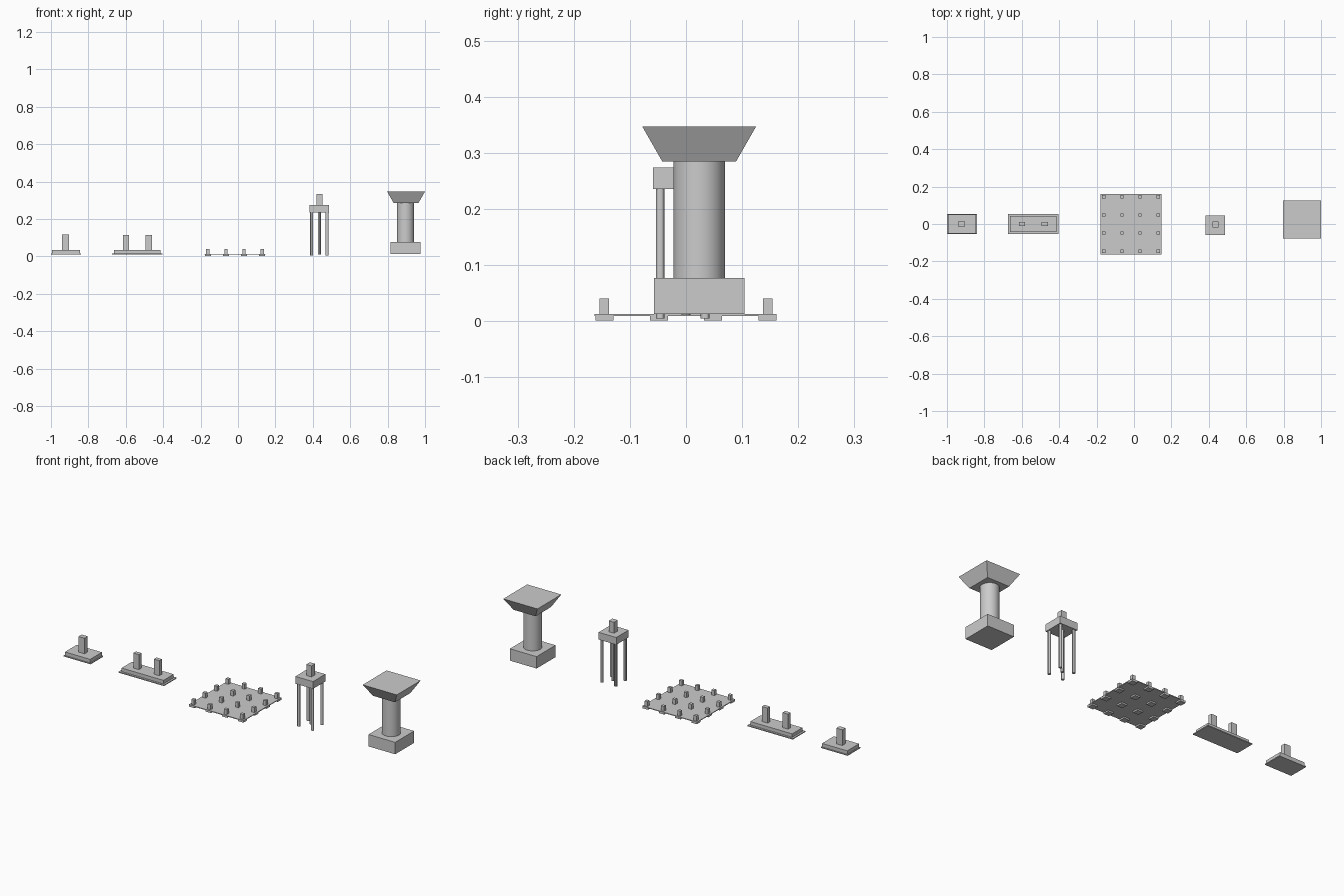
import bpy, bmesh
from mathutils import Matrix

if "Cube" in bpy.data.objects:
    bpy.data.objects.remove(bpy.data.objects["Cube"])


def finish(name, bm, smooth=False):
    me = bpy.data.meshes.new(name)
    bmesh.ops.recalc_face_normals(bm, faces=bm.faces)
    bm.to_mesh(me)
    bm.free()
    ob = bpy.data.objects.new(name, me)
    bpy.context.collection.objects.link(ob)
    if smooth:
        bpy.ops.object.select_all(action='DESELECT')
        ob.select_set(True)
        bpy.context.view_layer.objects.active = ob
        bpy.ops.object.shade_smooth_by_angle()
    return ob


def block(name, x, y, sx, sy, z0, z1, tx=None, ty=None):
    """Box of bottom size sx, sy; optional top size tx, ty makes it tapered."""
    bm = bmesh.new()
    bmesh.ops.create_cube(bm, size=1)
    for v in bm.verts:
        top = v.co.z > 0
        wx = tx if top and tx else sx
        wy = ty if top and ty else sy
        v.co = (x + v.co.x * wx, y + v.co.y * wy, z1 if top else z0)
    return finish(name, bm)


def cylinder(name, x, y, r, z0, z1, sides):
    bm = bmesh.new()
    bmesh.ops.create_cone(bm, cap_ends=True, segments=sides, radius1=r, radius2=r,
                          depth=z1 - z0,
                          matrix=Matrix.Translation((x, y, (z0 + z1) / 2)))
    return finish(name, bm, smooth=True)


# Isolated footing
block("isolated_blinding", -0.92, 0, 0.16, 0.108, 0.010, 0.015)
block("isolated_footing", -0.92, 0, 0.15, 0.10, 0.015, 0.034)
block("isolated_column", -0.922, 0, 0.036, 0.027, 0.034, 0.118)

# Combined footing with two columns
block("combined_blinding", -0.538, 0, 0.27, 0.108, 0.010, 0.015)
block("combined_footing", -0.538, 0, 0.249, 0.087, 0.015, 0.034)
for i, x in enumerate((-0.599, -0.477)):
    block(f"combined_column_{i + 1}", x, 0, 0.033, 0.022, 0.034, 0.115)

# Raft slab with a grid of columns and pads underneath
RX = -0.016
block("raft_slab", RX, -0.001, 0.325, 0.324, 0.009, 0.013)
for i in range(4):
    for j in range(4):
        x, y = RX + (i - 1.5) * 0.097, (j - 1.5) * 0.097
        block(f"raft_pad_{i}_{j}", x, y, 0.032, 0.032, 0.001, 0.009)
        block(f"raft_column_{i}_{j}", x, y, 0.017, 0.017, 0.013, 0.040)

# Pile foundation: cap, column, four corner piles and one central pile
PX, PY = 0.435, -0.006
block("pile_cap", PX, PY, 0.105, 0.105, 0.235, 0.274)
block("pile_column", PX, PY + 0.003, 0.031, 0.031, 0.274, 0.333)
for sx in (-1, 1):
    for sy in (-1, 1):
        cylinder(f"corner_pile_{sx}_{sy}", PX + sx * 0.041, PY + sy * 0.040,
                 0.0078, 0.005, 0.235, 12)
cylinder("central_pile", PX, 0, 0.0082, 0.011, 0.235, 12)

# Pier: base, round shaft and flared cap
QX, QY = 0.896, 0.0235
block("pier_base", QX, QY, 0.159, 0.161, 0.013, 0.077)
cylinder("pier_shaft", QX, QY, 0.046, 0.077, 0.284, 24)
block("pier_cap", 0.8985, QY, 0.131, 0.131, 0.284, 0.347, 0.203, 0.203)
